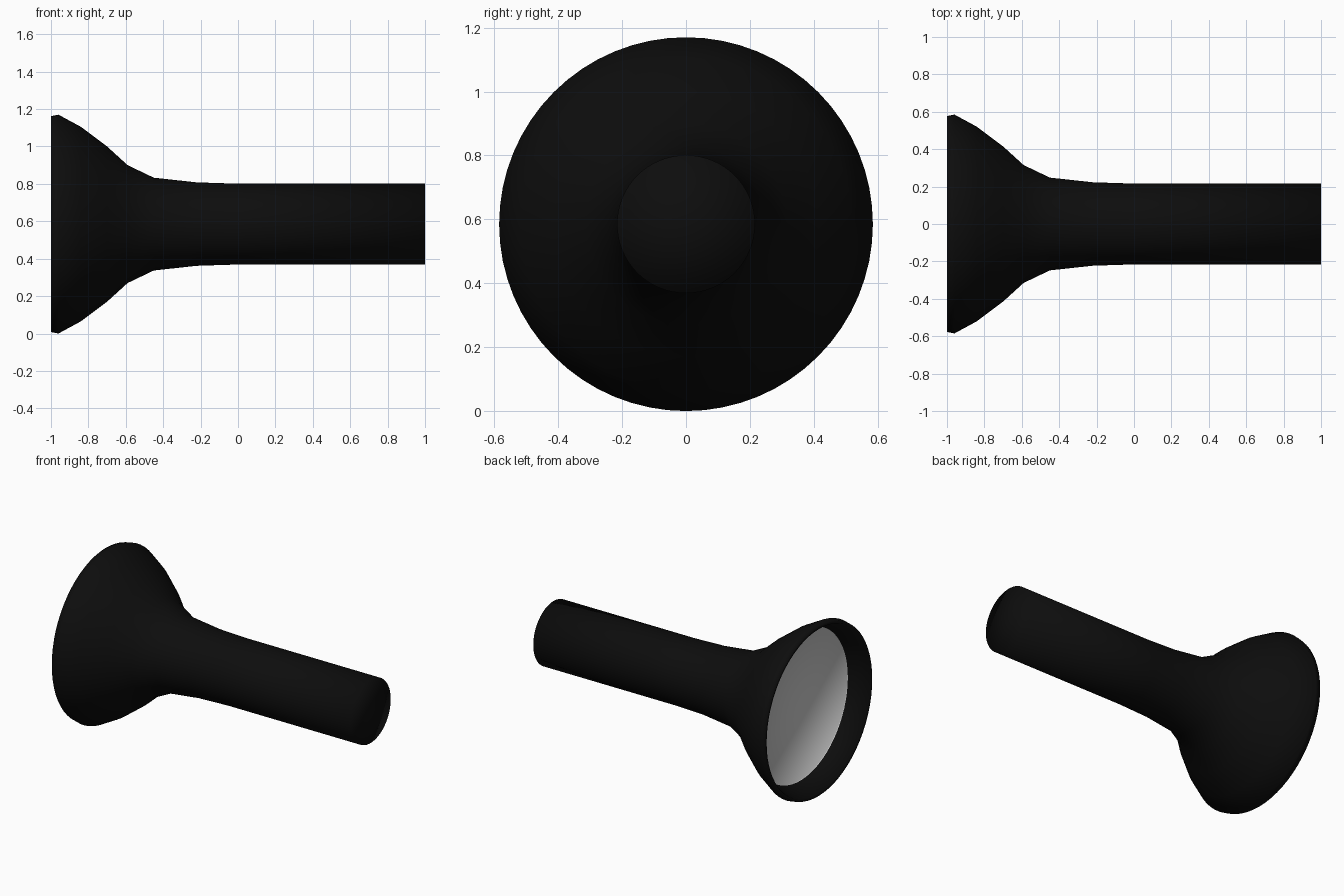
import bpy, bmesh, math

if "Cube" in bpy.data.objects:
    bpy.data.objects.remove(bpy.data.objects["Cube"])

AXIS_Z = 0.585
SIDES = 64


def lathe(name, profile, color=None):
    """Revolve (x, radius) points about the long horizontal axis."""
    bm = bmesh.new()
    rings = []
    for x, r in profile:
        if r == 0:
            rings.append([bm.verts.new((x, 0, AXIS_Z))] * SIDES)
        else:
            angles = [2 * math.pi * k / SIDES for k in range(SIDES)]
            rings.append([bm.verts.new((x, r * math.cos(t), AXIS_Z + r * math.sin(t)))
                          for t in angles])
    for a, b in zip(rings, rings[1:]):
        for k in range(SIDES):
            n = (k + 1) % SIDES
            corners = list(dict.fromkeys((a[k], b[k], b[n], a[n])))
            bm.faces.new(corners)
    mesh = bpy.data.meshes.new(name)
    bm.to_mesh(mesh)
    bm.free()
    obj = bpy.data.objects.new(name, mesh)
    bpy.context.collection.objects.link(obj)
    if color:
        mat = bpy.data.materials.new(name + "_material")
        mat.diffuse_color = color
        mat.use_nodes = True
        mat.node_tree.nodes["Principled BSDF"].inputs["Base Color"].default_value = mat.diffuse_color
        mesh.materials.append(mat)
    bpy.ops.object.select_all(action='DESELECT')
    obj.select_set(True)
    bpy.context.view_layer.objects.active = obj
    # Edges are softly blended everywhere, including the end cap
    bpy.ops.object.shade_smooth_by_angle(angle=math.radians(100))
    return obj


# Black handle, flared head and inner lip, in one continuous skin
lathe("torch_body", [
    (1, 0), (1, 0.216), (0, 0.216), (-0.22, 0.223), (-0.45, 0.248),
    (-0.59, 0.315), (-0.70, 0.415), (-0.84, 0.52), (-0.96, 0.585),
    (-1, 0.577), (-1, 0.56), (-0.86, 0.506)],
    (0.004, 0.004, 0.004, 1))

# Flat grey lens recessed in the head, with a thin seating edge
lathe("lens", [(-0.865, 0.507), (-0.86, 0.505), (-0.86, 0)])
